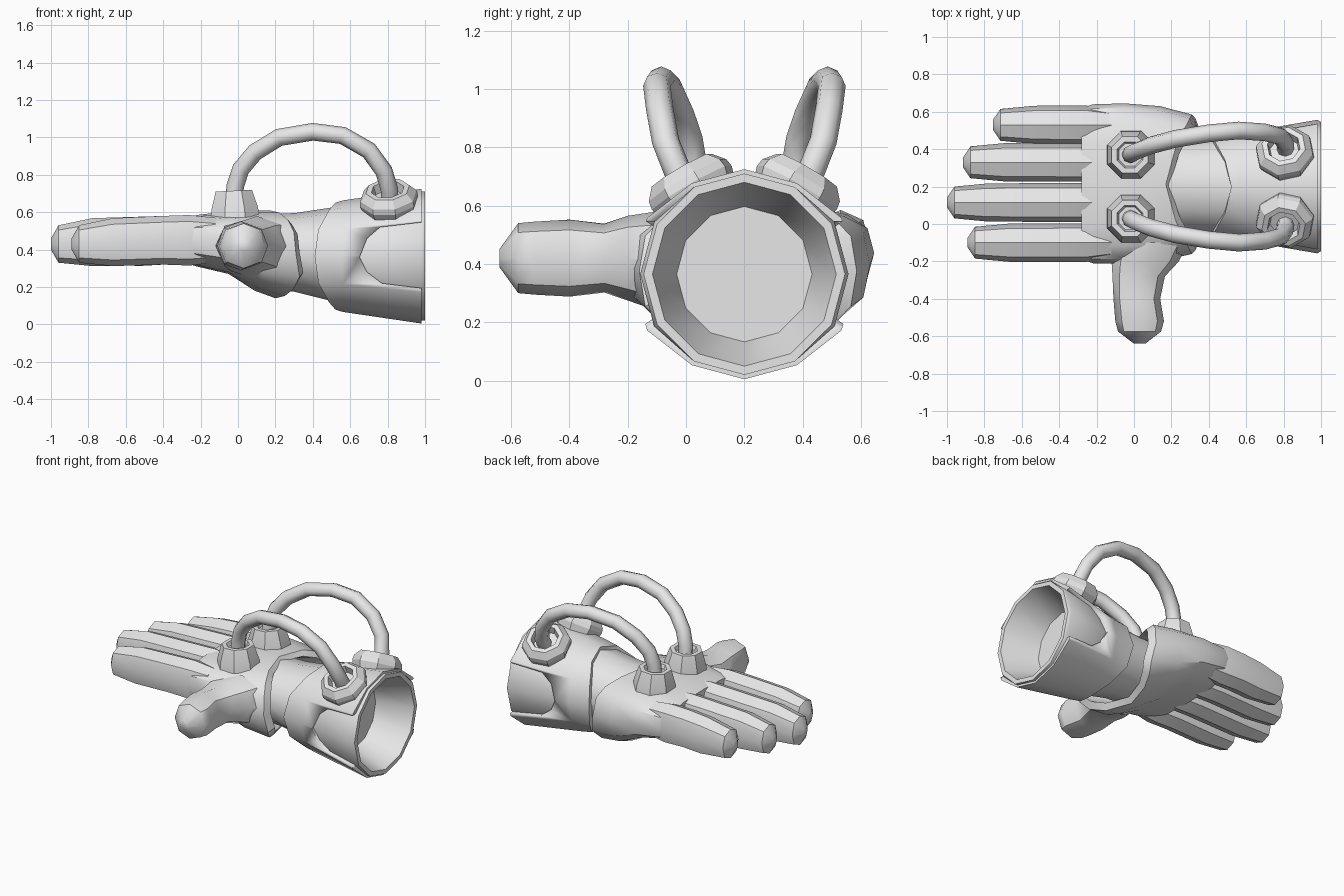
import bpy
import bmesh
from math import cos, sin, pi, radians
from mathutils import Vector, Matrix

cube = bpy.data.objects.get("Cube")
if cube:
    bpy.data.objects.remove(cube)

grey = bpy.data.materials.new("plain_grey")
grey.use_nodes = True
GREY = (0.8, 0.8, 0.8, 1)
grey.diffuse_color = GREY
grey.node_tree.nodes["Principled BSDF"].inputs["Base Color"].default_value = GREY

MID_Y, MID_Z = 0.2, 0.365   # axis of the sleeve


def loft(name, rings, angle=40, loop=False):
    """Skin a list of equal rings; caps both ends, or joins them if loop."""
    bm = bmesh.new()
    rows = [[bm.verts.new(p) for p in ring] for ring in rings]
    pairs = list(zip(rows, rows[1:]))
    if loop:
        pairs.append((rows[-1], rows[0]))
    n = len(rows[0])
    for a, b in pairs:
        for i in range(n):
            j = (i + 1) % n
            bm.faces.new((a[i], a[j], b[j], b[i]))
    if not loop:
        bm.faces.new(rows[0])
        bm.faces.new(rows[-1])
    bmesh.ops.recalc_face_normals(bm, faces=bm.faces)
    mesh = bpy.data.meshes.new(name)
    bm.to_mesh(mesh)
    bm.free()
    mesh.materials.append(grey)
    ob = bpy.data.objects.new(name, mesh)
    bpy.context.collection.objects.link(ob)
    bpy.ops.object.select_all(action='DESELECT')
    ob.select_set(True)
    bpy.context.view_layer.objects.active = ob
    bpy.ops.object.shade_smooth_by_angle(angle=radians(angle))
    return ob


def circle(n, power=1.0, turn=0.0):
    """Unit (cos, sin) pairs; power below 1 makes the outline boxier."""
    def box(v):
        return abs(v) ** power * (1 if v >= 0 else -1)
    return [(box(cos(turn + 2 * pi * i / n)), box(sin(turn + 2 * pi * i / n)))
            for i in range(n)]


def ring_x(x, cy, cz, hy, hz, n=12, power=1.0):
    """Ring across x; x may be a function of the unit (cos, sin)."""
    return [(x(c, s) if callable(x) else x, cy + hy * c, cz + hz * s)
            for c, s in circle(n, power)]


# Palm: flares down at the heel, with a scalloped back rim
def heel_edge(c, s):
    return 0.17 + 0.14 * abs(c) ** 1.5 + (0.03 if s < -0.5 else 0)


def palm_ring(x, y0, y1, z0, z1):
    return ring_x(x, (y0 + y1) / 2, (z0 + z1) / 2, (y1 - y0) / 2, (z1 - z0) / 2, 16, 0.7)


loft("palm", [
    palm_ring(-0.28, -0.19, 0.62, 0.33, 0.57),
    palm_ring(-0.22, -0.21, 0.64, 0.31, 0.585),
    palm_ring(-0.05, -0.21, 0.645, 0.27, 0.605),
    palm_ring(lambda c, s: 0.09 + 0.05 * abs(c), -0.2, 0.63, 0.18, 0.61),
    palm_ring(heel_edge, -0.16, 0.585, 0.14, 0.61),
    palm_ring(lambda c, s: heel_edge(c, s) + 0.02, -0.11, 0.53, 0.18, 0.58),
    palm_ring(0.15, -0.05, 0.45, 0.2, 0.56),
])

# Fingers: (name, y, tip x)
for label, y, tip in (("index", -0.1, -0.89), ("middle", 0.115, -1.0),
                      ("ring", 0.33, -0.915), ("little", 0.53, -0.755)):
    loft(label + "_finger", [
        ring_x(tip, y, 0.43, 0.025, 0.03, 8),
        ring_x(tip + 0.04, y, 0.43, 0.085, 0.1, 8, 0.85),
        ring_x(tip + 0.22, y, 0.44, 0.102, 0.128, 8, 0.85),
        ring_x(-0.4, y, 0.45, 0.104, 0.13, 8, 0.85),
        ring_x(-0.26, y, 0.45, 0.104, 0.135, 8, 0.85),
        ring_x(-0.12, y, 0.45, 0.08, 0.12, 8, 0.85),
    ])

# Thumb: (y, centre x, half width, centre z, half height)
loft("thumb", [[(cx + hx * c, y, cz + hz * s) for c, s in circle(8, 0.9)]
               for y, cx, hx, cz, hz in (
                   (-0.64, 0.03, 0.03, 0.42, 0.03), (-0.575, 0.03, 0.115, 0.42, 0.12),
                   (-0.52, 0.03, 0.13, 0.42, 0.125), (-0.4, 0.015, 0.125, 0.42, 0.132),
                   (-0.28, 0.025, 0.14, 0.42, 0.118), (-0.2, 0.06, 0.18, 0.42, 0.145),
                   (-0.1, 0.1, 0.19, 0.41, 0.17))])

# Wrist tube between palm and sleeve
loft("wrist", [ring_x(0.12, MID_Y, 0.39, 0.25, 0.2),
               ring_x(0.3, MID_Y, 0.385, 0.25, 0.21),
               ring_x(0.6, MID_Y, 0.37, 0.27, 0.27)])


# Sleeve shell: scalloped front edge, side corners flared at the back
def sleeve_ring(x, r, flare=0.0):
    pts = []
    for c, s in circle(12):
        k = r + (flare if abs(c) > 0.6 else 0)
        pts.append((x(c, s) if callable(x) else x, MID_Y + k * c, MID_Z + k * s))
    return pts


def front_edge(c, s):
    return 0.41 + 0.11 * abs(s) ** 2.5


sleeve = loft("sleeve", [
    sleeve_ring(front_edge, 0.285),
    sleeve_ring(0.56, 0.298),
    sleeve_ring(0.98, 0.36, 0.025),
    sleeve_ring(0.98, 0.335),
    sleeve_ring(0.56, 0.27),
    sleeve_ring(front_edge, 0.25),
], loop=True)

# Side notches cut through the shell
notch = [(0.65, 0.36), (0.69, 0.46), (0.76, 0.52), (1.1, 0.56),
         (1.1, 0.18), (0.77, 0.22), (0.69, 0.28)]
for y in (-0.4, 0.8):
    cutter = loft("notch_cutter", [[(x, y + d, z) for x, z in notch] for d in (-0.4, 0.4)])
    cutter.hide_render = True
    cut = sleeve.modifiers.new("notch", 'BOOLEAN')
    cut.operation = 'DIFFERENCE'
    cut.solver = 'EXACT'
    cut.object = cutter
    bpy.context.view_layer.objects.active = sleeve
    bpy.ops.object.modifier_apply(modifier=cut.name)
    bpy.data.objects.remove(cutter)

# Liner with the recessed opening
loft("sleeve_liner", [
    sleeve_ring(0.54, 0.26),
    sleeve_ring(0.62, 0.295),
    sleeve_ring(0.98, 0.345, 0.012),
    sleeve_ring(1.0, 0.345),
    sleeve_ring(1.0, 0.315),
    sleeve_ring(0.76, 0.232),
])


# Hose sockets: eight-sided cups with a recessed top
def socket(name, base, axis, profile):
    turn = Vector(axis).to_track_quat('Z', 'Y').to_matrix().to_4x4()
    place = Matrix.Translation(base) @ turn
    loft(name, [[place @ Vector((r * c, r * s, h)) for c, s in circle(8, 1, pi / 8)]
                for r, h in profile], angle=25)


# Hose path, mirrored across the sleeve axis
path = [(-0.02, 0.37, 0.66), (-0.015, 0.375, 0.74), (0.015, 0.39, 0.83), (0.09, 0.42, 0.92),
        (0.22, 0.455, 1.0), (0.4, 0.485, 1.03), (0.56, 0.5, 1.01), (0.7, 0.49, 0.93),
        (0.78, 0.47, 0.82), (0.81, 0.43, 0.72), (0.81, 0.39, 0.65)]

for label, side in (("left", 1), ("right", -1)):
    socket(label + "_palm_socket", (-0.015, MID_Y + side * 0.17, 0.57), (-0.05, 0, 1),
           [(0.14, 0), (0.135, 0.05), (0.105, 0.145), (0.075, 0.145), (0.065, 0.12)])
    socket(label + "_sleeve_socket", (0.81, MID_Y + side * 0.165, 0.635),
           (-0.1, side * 0.5, 0.87),
           [(0.14, -0.03), (0.16, 0.03), (0.155, 0.06), (0.12, 0.1), (0.09, 0.1), (0.08, 0.05)])
    pts = [Vector((x, MID_Y + side * (y - MID_Y), z)) for x, y, z in path]
    rings = []
    for i, p in enumerate(pts):
        along = (pts[min(i + 1, len(pts) - 1)] - pts[max(i - 1, 0)]).normalized()
        across = Vector((0, 1, 0)).cross(along).normalized()
        up = along.cross(across)
        rings.append([p + 0.047 * (c * across + s * up) for c, s in circle(8)])
    loft(label + "_hose", rings, angle=50)
